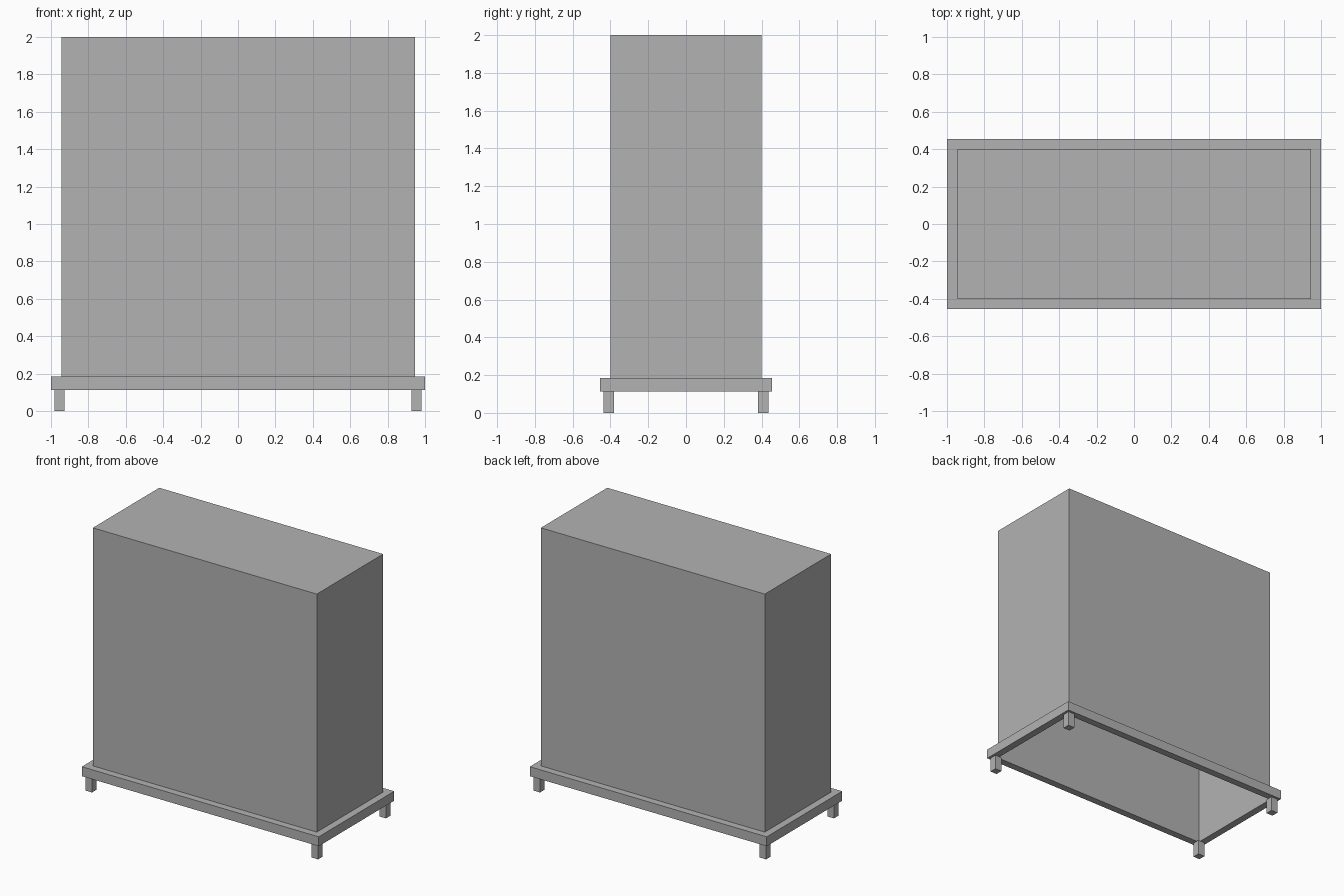
import bpy
import bmesh

if "Cube" in bpy.data.objects:
    bpy.data.objects.remove(bpy.data.objects["Cube"])

# One flat grey for everything
grey = bpy.data.materials.new("plain grey")
grey.diffuse_color = (0.45, 0.45, 0.45, 1)
grey.use_nodes = True
grey.node_tree.nodes["Principled BSDF"].inputs["Base Color"].default_value = grey.diffuse_color

FRAME_X, FRAME_Y = 1.0, 0.455       # frame outer half sizes
BOX_X, BOX_Y = 0.945, 0.40          # cabinet half sizes
FRAME_LOW, FRAME_TOP, TOP = 0.112, 0.184, 2.0


def block(bm, x0, x1, y0, y1, z0, z1):
    """Add a box between two corners and return its faces."""
    verts = bmesh.ops.create_cube(bm, size=1)["verts"]
    for v in verts:
        v.co.x = x1 if v.co.x > 0 else x0
        v.co.y = y1 if v.co.y > 0 else y0
        v.co.z = z1 if v.co.z > 0 else z0
    return list({f for v in verts for f in v.link_faces})


def finish(bm, name):
    mesh = bpy.data.meshes.new(name)
    bm.to_mesh(mesh)
    bm.free()
    mesh.materials.append(grey)
    obj = bpy.data.objects.new(name, mesh)
    bpy.context.collection.objects.link(obj)
    return obj


# Cabinet: hollow shell, open at the bottom
bm = bmesh.new()
faces = block(bm, -BOX_X, BOX_X, -BOX_Y, BOX_Y, FRAME_TOP, TOP)
bm.normal_update()
bmesh.ops.delete(bm, geom=[f for f in faces if f.normal.z < -0.5], context="FACES_ONLY")
finish(bm, "cabinet_shell")

# Base frame: rectangular ring around the open bottom
bm = bmesh.new()
loops = []
for z in (FRAME_LOW, FRAME_TOP):
    for hx, hy in ((FRAME_X, FRAME_Y), (BOX_X, BOX_Y)):
        loops.append([bm.verts.new((sx * hx, sy * hy, z))
                      for sx, sy in ((-1, -1), (1, -1), (1, 1), (-1, 1))])
low_out, low_in, top_out, top_in = loops
for a, b in ((low_out, top_out), (top_out, top_in), (top_in, low_in), (low_in, low_out)):
    for i in range(4):
        j = (i + 1) % 4
        bm.faces.new((a[i], a[j], b[j], b[i]))
bmesh.ops.recalc_face_normals(bm, faces=bm.faces)
finish(bm, "base_frame")

# Four short legs under the frame corners
for side, sx in (("left", -1), ("right", 1)):
    for end, sy in (("front", -1), ("back", 1)):
        bm = bmesh.new()
        xs = sorted((sx * 0.927, sx * 0.982))
        ys = sorted((sy * 0.382, sy * 0.437))
        block(bm, *xs, *ys, 0, FRAME_LOW)
        finish(bm, f"{end}_{side}_leg")
